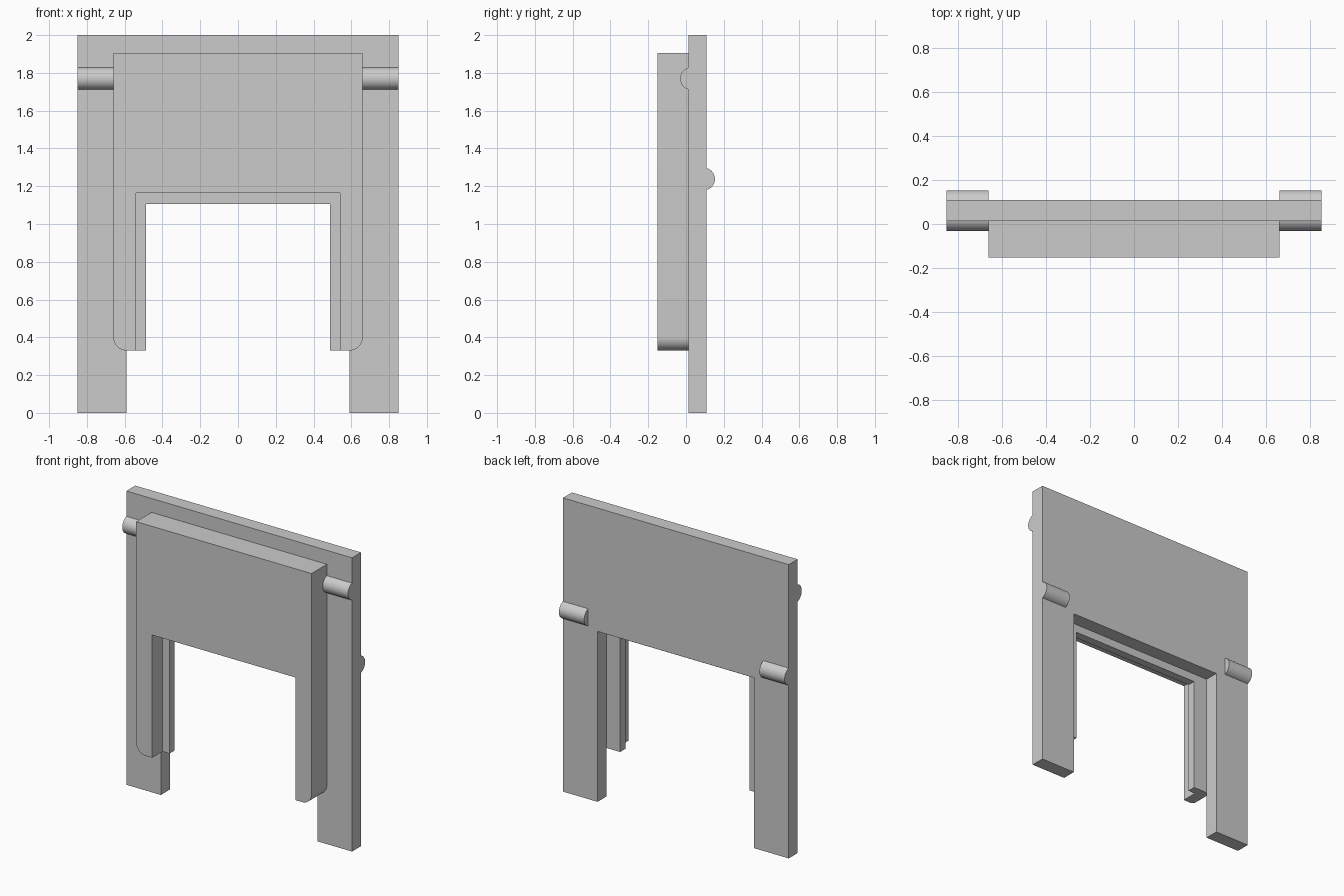
import bpy, bmesh, math

cube = bpy.data.objects.get("Cube")
if cube:
    bpy.data.objects.remove(cube, do_unlink=True)

grey = bpy.data.materials.new("plain grey")
grey.use_nodes = True
colour = (0.6, 0.6, 0.6, 1)
grey.diffuse_color = colour
grey.node_tree.nodes["Principled BSDF"].inputs["Base Color"].default_value = colour

BACK, MID, FRONT = 0.109, 0.013, -0.152   # depth planes
HALF, PANEL, FOOT = 0.85, 0.66, 0.33      # half widths and panel foot height


def extrude(name, outline, offset, smooth=False):
    """Make a solid by sweeping a flat outline along an offset."""
    bm = bmesh.new()
    face = bm.faces.new([bm.verts.new(p) for p in outline])
    swept = bmesh.ops.extrude_face_region(bm, geom=[face])["geom"]
    verts = [v for v in swept if isinstance(v, bmesh.types.BMVert)]
    bmesh.ops.translate(bm, verts=verts, vec=offset)
    bmesh.ops.recalc_face_normals(bm, faces=bm.faces)
    mesh = bpy.data.meshes.new(name)
    bm.to_mesh(mesh)
    bm.free()
    mesh.materials.append(grey)
    obj = bpy.data.objects.new(name, mesh)
    bpy.context.collection.objects.link(obj)
    if smooth:
        bpy.ops.object.select_all(action="DESELECT")
        obj.select_set(True)
        bpy.context.view_layer.objects.active = obj
        bpy.ops.object.shade_smooth_by_angle(angle=math.radians(30))
    return obj


def arch(name, half, y0, y1, smooth=False):
    """Sweep a mirrored arch, given its right half as (x, z) points."""
    points = half + [(-x, z) for x, z in reversed(half)]
    return extrude(name, [(x, y0, z) for x, z in points], (0, y1 - y0, 0), smooth)


# Back board with two legs
arch("back_board", [(0.59, 1.16), (0.59, 0), (HALF, 0), (HALF, 2)], MID, BACK)

# Front panel with rounded outer feet
r = 0.07
corner = [(PANEL - r + r * math.sin(a), FOOT + r - r * math.cos(a))
          for a in (math.pi / 2 * i / 12 for i in range(13))]
arch("front_panel", [(0.54, 1.165), (0.54, FOOT)] + corner + [(PANEL, 1.905)],
     FRONT, MID, smooth=True)

# Thin lip around the inside of the opening
arch("opening_lip", [(0.487, 1.105), (0.487, FOOT), (0.54, FOOT), (0.54, 1.165)],
     -0.042, MID)


# Round pegs standing out of the board faces
def peg(name, x, y, z, direction):
    radius, sunk = 0.06, 0.016
    reach = math.acos(sunk / radius)
    arc = [reach * (i / 12 - 1) for i in range(25)]
    outline = [(x, y + direction * (radius * math.cos(a) - sunk),
                z + radius * math.sin(a)) for a in arc]
    extrude(name, outline, (HALF - PANEL, 0, 0), smooth=True)


for side, x in (("left", PANEL), ("right", -HALF)):
    peg("front_peg_" + side, x, MID, 1.77, -1)
    peg("back_peg_" + side, x, BACK, 1.238, 1)
